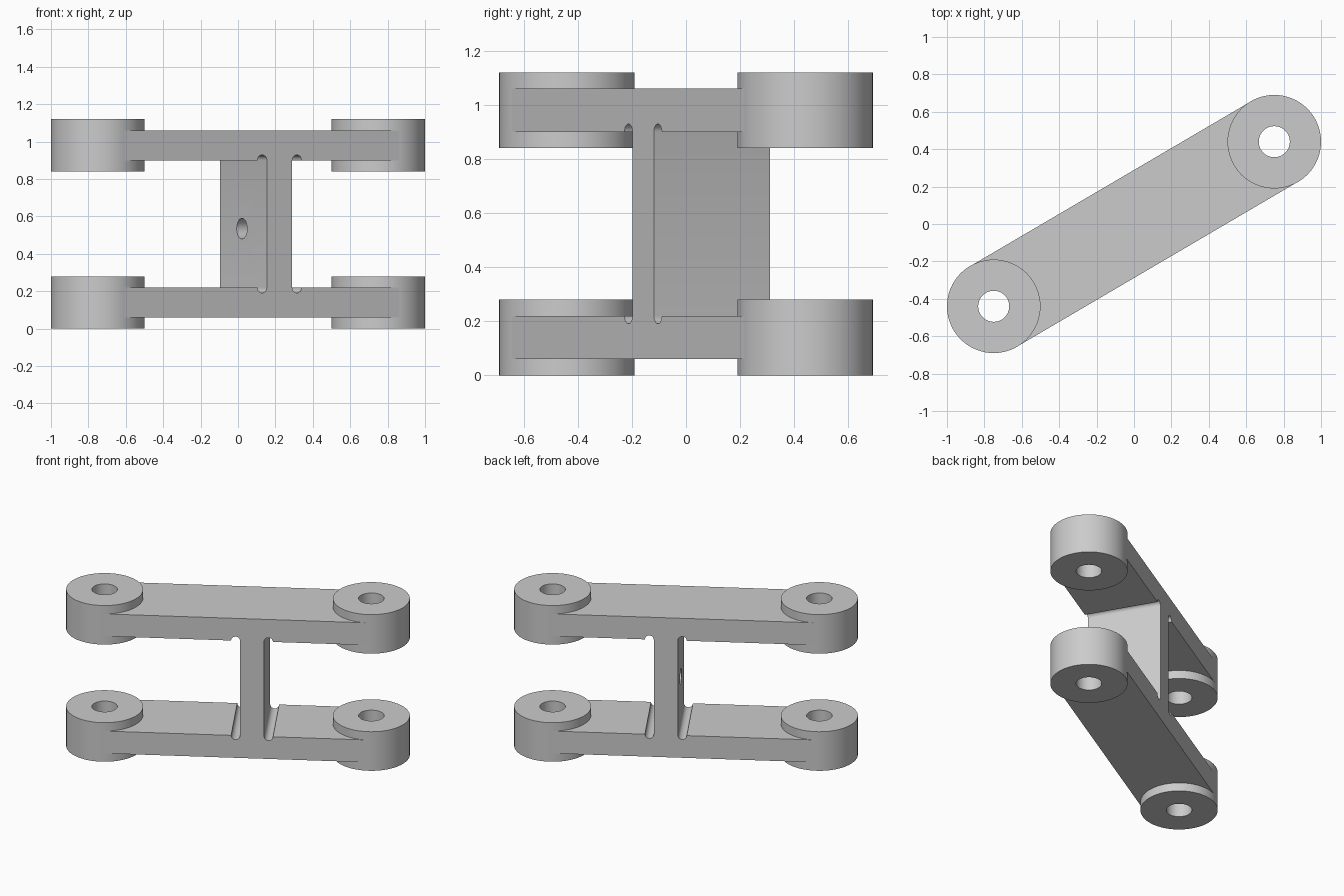
import bpy, bmesh, math
from mathutils import Matrix

cube = bpy.data.objects.get("Cube")
if cube:
    bpy.data.objects.remove(cube, do_unlink=True)

# Main dimensions
END_X, END_Y = 0.75, 0.44
ANGLE = math.atan2(END_Y, END_X)
HALF = math.hypot(END_X, END_Y)
BOSS_R, HOLE_R, BOSS_H = 0.25, 0.083, 0.28
HEIGHT = 1.12
ARM_LOW, ARM_HIGH, ARM_HALF_W = 0.06, 0.22, 0.249
WEB_LEFT, WEB_RIGHT, GROOVE_R = 0.033, 0.19, 0.029
TURN = Matrix.Rotation(ANGLE, 4, 'Z')

grey = bpy.data.materials.new("light_grey")
grey.use_nodes = True
colour = (0.6, 0.6, 0.6, 1)
grey.diffuse_color = colour
grey.node_tree.nodes["Principled BSDF"].inputs["Base Color"].default_value = colour


def finish(name, bm):
    bmesh.ops.recalc_face_normals(bm, faces=bm.faces)
    mesh = bpy.data.meshes.new(name)
    bm.to_mesh(mesh)
    bm.free()
    mesh.materials.append(grey)
    obj = bpy.data.objects.new(name, mesh)
    bpy.context.collection.objects.link(obj)
    return obj


def activate(obj):
    bpy.ops.object.select_all(action='DESELECT')
    obj.select_set(True)
    bpy.context.view_layer.objects.active = obj


def smooth(obj):
    activate(obj)
    bpy.ops.object.shade_smooth_by_angle(angle=math.radians(30))


def cylinder(name, radius, depth, matrix):
    bm = bmesh.new()
    bmesh.ops.create_cone(bm, cap_ends=True, segments=64, radius1=radius,
                          radius2=radius, depth=depth, matrix=matrix)
    return finish(name, bm)


def cut(obj, cutter):
    mod = obj.modifiers.new("cut", 'BOOLEAN')
    mod.operation, mod.solver, mod.object = 'DIFFERENCE', 'EXACT', cutter
    activate(obj)
    bpy.ops.object.modifier_apply(modifier=mod.name)
    bpy.data.objects.remove(cutter, do_unlink=True)


def boss(name, x, y, z):
    # Thick ring: a square loop of four circles joined by quads
    bm = bmesh.new()
    n = 64
    section = [(BOSS_R, z), (BOSS_R, z + BOSS_H), (HOLE_R, z + BOSS_H), (HOLE_R, z)]
    rings = [[bm.verts.new((x + r * math.cos(math.tau * i / n),
                            y + r * math.sin(math.tau * i / n), h))
              for i in range(n)] for r, h in section]
    for k in range(4):
        a, b = rings[k], rings[(k + 1) % 4]
        for i in range(n):
            j = (i + 1) % n
            bm.faces.new((a[i], a[j], b[j], b[i]))
    smooth(finish(name, bm))


def groove(centre, z, start, end, steps=12):
    return [(centre + GROOVE_R * math.cos(math.radians(a)),
             z + GROOVE_R * math.sin(math.radians(a)))
            for a in (start + (end - start) * i / steps for i in range(steps + 1))]


# Beam: two arms and the web, with relief grooves in the inner corners
top_low, top_high = HEIGHT - ARM_HIGH, HEIGHT - ARM_LOW
right_c, left_c = WEB_RIGHT + GROOVE_R, WEB_LEFT - GROOVE_R
profile = [(-HALF, ARM_LOW), (HALF, ARM_LOW), (HALF, ARM_HIGH)]
profile += groove(right_c, ARM_HIGH, 0, -180)
profile += groove(right_c, top_low, 180, 0)
profile += [(HALF, top_low), (HALF, top_high), (-HALF, top_high), (-HALF, top_low)]
profile += groove(left_c, top_low, 180, 0)
profile += groove(left_c, ARM_HIGH, 0, -180)
profile += [(-HALF, ARM_HIGH)]

bm = bmesh.new()
face = bm.faces.new([bm.verts.new((s, -ARM_HALF_W, z)) for s, z in profile])
out = bmesh.ops.extrude_face_region(bm, geom=[face])
moved = [v for v in out["geom"] if isinstance(v, bmesh.types.BMVert)]
bmesh.ops.translate(bm, verts=moved, vec=(0, 2 * ARM_HALF_W, 0))
bmesh.ops.transform(bm, matrix=TURN, verts=bm.verts)
beam = finish("arms_and_web", bm)

# Clear the arm ends inside the bosses
for side in (-1, 1):
    cut(beam, cylinder("end_cutter", 0.15, 3,
                       Matrix.Translation((side * END_X, side * END_Y, 0.5))))

# Blind hole in the left face of the web
cut(beam, cylinder("hole_cutter", 0.055, 0.16,
                   TURN @ Matrix.Translation((WEB_LEFT, 0.015, 0.535))
                   @ Matrix.Rotation(math.pi / 2, 4, 'Y')))
smooth(beam)

# Bosses at the four arm ends
for level, z in (("lower", 0), ("upper", HEIGHT - BOSS_H)):
    for side, label in ((-1, "right"), (1, "left")):
        boss(f"{level}_{label}_boss", side * END_X, side * END_Y, z)
